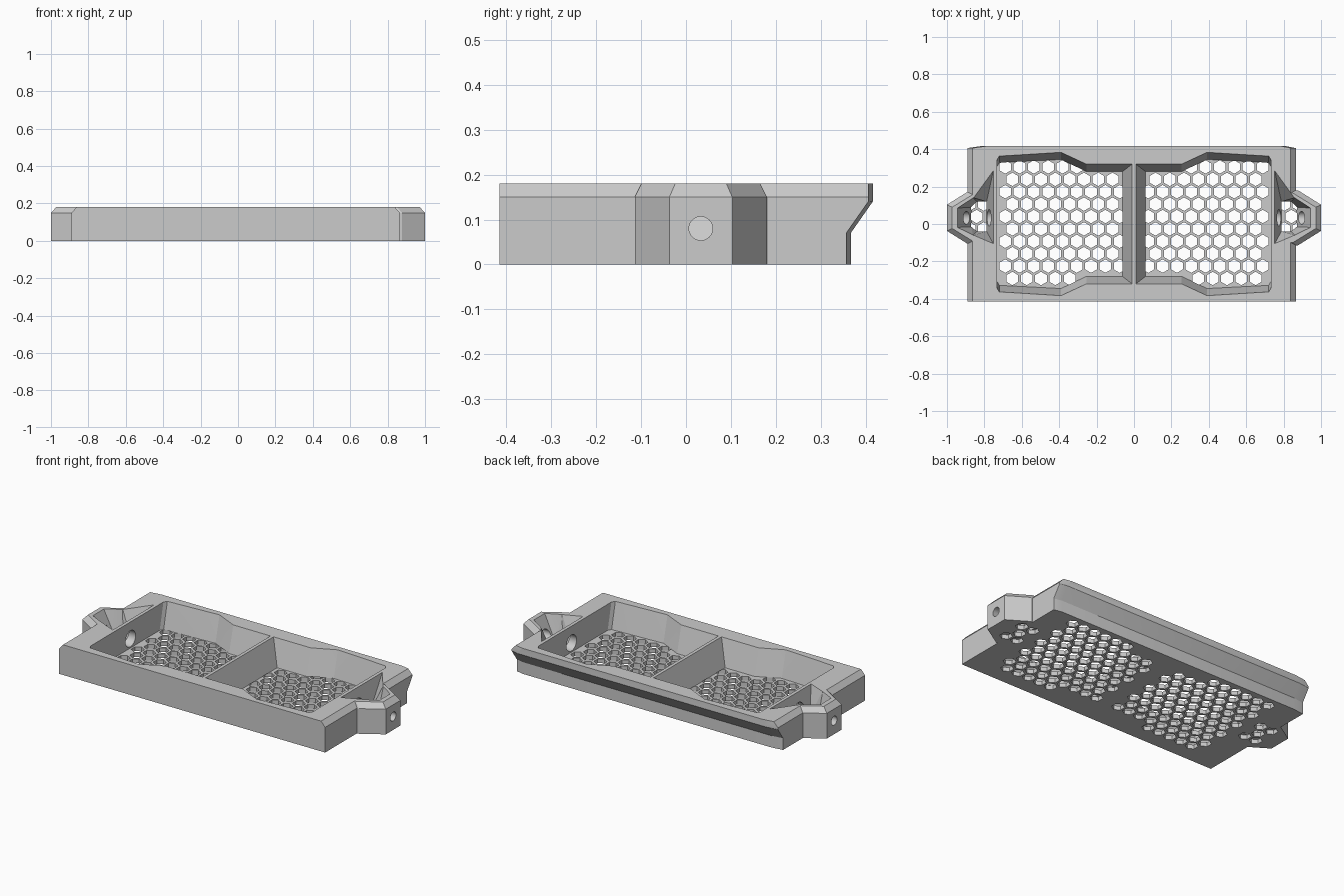
import bpy, bmesh, math
from mathutils import Matrix, Vector

if "Cube" in bpy.data.objects:
    bpy.data.objects.remove(bpy.data.objects["Cube"])

FLOOR = 0.025
HEIGHT = 0.18
EAR_Y = 0.033

grey = bpy.data.materials.new("plain grey")
grey.use_nodes = True
grey.diffuse_color = (0.6, 0.6, 0.6, 1)
grey.node_tree.nodes["Principled BSDF"].inputs["Base Color"].default_value = (0.6, 0.6, 0.6, 1)


def finish(name, bm):
    bmesh.ops.recalc_face_normals(bm, faces=bm.faces)
    mesh = bpy.data.meshes.new(name)
    bm.to_mesh(mesh)
    bm.free()
    mesh.materials.append(grey)
    obj = bpy.data.objects.new(name, mesh)
    bpy.context.scene.collection.objects.link(obj)
    return obj


def loft(bm, sections):
    """Closed solid through matching outlines, given as (z, points)."""
    rings = [[bm.verts.new((x, y, z)) for x, y in pts] for z, pts in sections]
    n = len(rings[0])
    bm.faces.new(rings[0])
    bm.faces.new(rings[-1])
    for low, high in zip(rings, rings[1:]):
        for i in range(n):
            j = (i + 1) % n
            bm.faces.new((low[i], low[j], high[j], high[i]))


def mirrored(pts, side):
    return [(x * side, y) for x, y in pts]


def boolean(target, tool, operation):
    mod = target.modifiers.new(operation.lower(), "BOOLEAN")
    mod.operation = operation
    mod.solver = "EXACT"
    mod.object = tool
    deps = bpy.context.evaluated_depsgraph_get()
    mesh = bpy.data.meshes.new_from_object(target.evaluated_get(deps))
    target.modifiers.clear()
    target.data = mesh
    bpy.data.objects.remove(tool)


# Main body: undercut back, chamfered ends, clipped back corners
def body_outline(back, inset):
    left, right = -0.89 + inset, 0.865 - inset
    return [(left, -0.415), (right, -0.415), (right, back - 0.01),
            (right - 0.05, back), (left + 0.07, back), (left, back - 0.01)]


bm = bmesh.new()
loft(bm, [(0, body_outline(0.367, 0)), (0.07, body_outline(0.367, 0)),
          (0.14, body_outline(0.416, 0)), (0.15, body_outline(0.416, 0)),
          (HEIGHT, body_outline(0.416, 0.027))])
tray = finish("tray_body", bm)

# Mounting ears at both ends
ear = [(1, 0.103), (0.877, 0.18), (0.8, 0.18), (0.8, -0.114), (0.877, -0.114), (1, -0.037)]
ear_top = [(0.972, 0.09), (0.85, 0.165), (0.8, 0.165), (0.8, -0.099), (0.85, -0.099), (0.972, -0.024)]
for side in (-1, 1):
    bm = bmesh.new()
    loft(bm, [(0, mirrored(ear, side)), (0.15, mirrored(ear, side)), (HEIGHT, mirrored(ear_top, side))])
    boolean(tray, finish("ear", bm), "UNION")


# Two compartments, leaving a tapered divider between them
def compartment(inner, narrow, mid, wide, end):
    half = [(inner, narrow), (0.255, narrow), (0.39, wide), (0.72, end), (0.732, end - 0.02)]
    return half + [(x, -y) for x, y in reversed(half)]


pocket_low = compartment(0.062, 0.28, 0.25, 0.345, 0.328)
pocket_top = compartment(0.01, 0.32, 0.26, 0.383, 0.363)
# Sloped hollows inside the ears
hollow_low = [(0.87, 0.09), (0.84, 0.12), (0.788, 0.12), (0.788, -0.04), (0.84, -0.04), (0.87, -0.015)]
hollow_top = [(0.944, 0.085), (0.86, 0.14), (0.752, 0.285), (0.752, -0.105), (0.86, -0.06), (0.944, -0.018)]
for side in (-1, 1):
    for name, low, top in (("compartment", pocket_low, pocket_top), ("hollow", hollow_low, hollow_top)):
        bm = bmesh.new()
        # Overshoot the rim along the same slope for a clean cut
        t = 1.05
        over = [tuple(Vector(a).lerp(Vector(b), t)) for a, b in zip(low, top)]
        loft(bm, [(FLOOR, mirrored(low, side)),
                  (FLOOR + (HEIGHT - FLOOR) * t, mirrored(over, side))])
        bmesh.ops.triangulate(bm, faces=bm.faces)
        boolean(tray, finish(name, bm), "DIFFERENCE")

# Tapered bores through the ears into the compartments
for side in (-1, 1):
    bm = bmesh.new()
    bmesh.ops.create_cone(bm, cap_ends=True, segments=32, radius1=0.05, radius2=0.026, depth=0.3,
                          matrix=Matrix.Translation((side * 0.855, EAR_Y, 0.08))
                          @ Matrix.Rotation(side * math.pi / 2, 4, "Y"))
    boolean(tray, finish("bore", bm), "DIFFERENCE")


# Honeycomb drain holes through the floor
def drained(x, y):
    x = abs(x)
    if 0.77 < x < 0.88:
        return abs(y - EAR_Y) < 0.11
    limit = 0.28 if x < 0.27 else 0.33
    return 0.075 < x < 0.725 and abs(y) < limit


PITCH = 0.0765
bm = bmesh.new()
for row in range(10):
    y = 0.305 - row * PITCH * 0.866
    for col in range(-13, 14):
        x = (col + 0.5 * (row % 2)) * PITCH
        if drained(x, y):
            bmesh.ops.create_cone(bm, cap_ends=True, segments=6, radius1=0.036, radius2=0.036,
                                  depth=0.04, matrix=Matrix.Translation((x, y, FLOOR - 0.0195)))
boolean(tray, finish("drain_holes", bm), "DIFFERENCE")

# Keep facets crisp, with smooth bores
tray.data.materials.clear()
tray.data.materials.append(grey)
for poly in tray.data.polygons:
    poly.material_index = 0
bpy.context.view_layer.objects.active = tray
tray.select_set(True)
bpy.ops.object.shade_smooth_by_angle(angle=math.radians(15))
